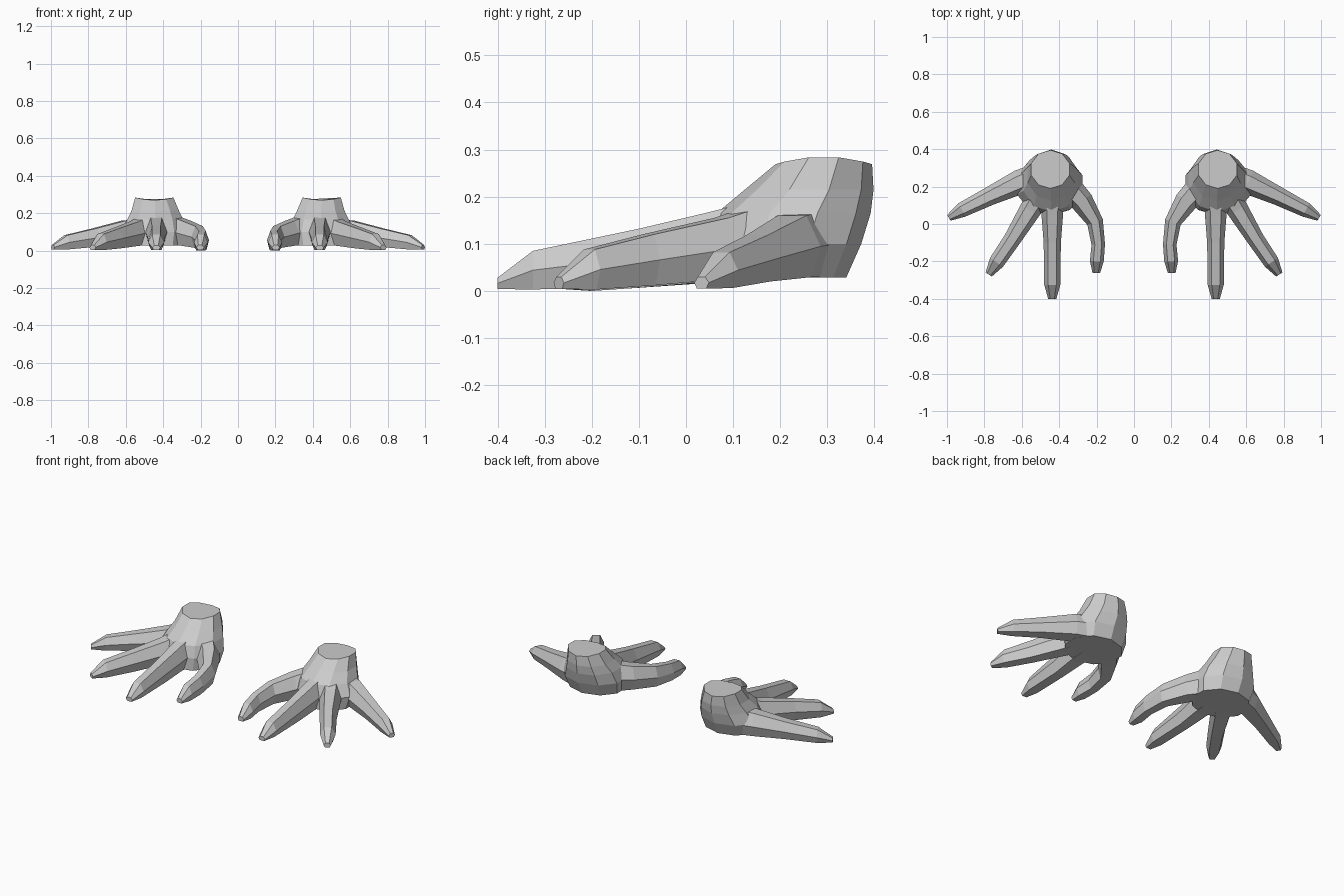
import bpy, bmesh
from math import cos, sin, pi
from mathutils import Vector

if "Cube" in bpy.data.objects:
    bpy.data.objects.remove(bpy.data.objects["Cube"])


def loft(name, rings):
    """Closed solid through equal-length rings of points, capped at both ends."""
    bm = bmesh.new()
    vs = [[bm.verts.new(p) for p in r] for r in rings]
    n = len(vs[0])
    for a, b in zip(vs, vs[1:]):
        for i in range(n):
            j = (i + 1) % n
            bm.faces.new((a[i], a[j], b[j], b[i]))
    bm.faces.new(vs[0])
    bm.faces.new(vs[-1])
    bmesh.ops.recalc_face_normals(bm, faces=bm.faces)
    me = bpy.data.meshes.new(name)
    bm.to_mesh(me)
    bm.free()
    ob = bpy.data.objects.new(name, me)
    bpy.context.collection.objects.link(ob)
    return ob


def toe(name, stations):
    """Six-sided toe; each station is x, y, half width, bottom z, top z."""
    rings = []
    for i, (x, y, w, zb, zt) in enumerate(stations):
        a, b = stations[max(i - 1, 0)], stations[min(i + 1, len(stations) - 1)]
        d = Vector((b[0] - a[0], b[1] - a[1])).normalized()
        side = Vector((-d.y, d.x))
        zm = zb + (zt - zb) * 0.5
        section = [(-0.5, zt), (0.5, zt), (1, zm), (0.65, zb), (-0.65, zb), (-1, zm)]
        rings.append([(x + side.x * s * w, y + side.y * s * w, z) for s, z in section])
    return loft(name, rings)


# Heel and ankle: stacked ten-sided rings (x min, x max, y min, y max, z)
levels = [(0.28, 0.615, 0.045, 0.340, 0.028),
          (0.265, 0.635, 0.045, 0.372, 0.10),
          (0.285, 0.60, 0.065, 0.392, 0.165),
          (0.31, 0.575, 0.125, 0.398, 0.215),
          (0.34, 0.555, 0.190, 0.395, 0.277)]
rings = []
for k, (x0, x1, y0, y1, z) in enumerate(levels):
    ring = []
    for i in range(10):
        t = pi / 2 + 2 * pi * i / 10
        dz = 0.008 * (1 - 2 * sin(t) ** 2) if k == 4 else 0
        ring.append(((x0 + x1) / 2 + (x1 - x0) / 2 * cos(t),
                     (y0 + y1) / 2 + (y1 - y0) / 2 * sin(t), z + dz))
    rings.append(ring)
foot = loft("feet", rings)

# Four toes
toes = [
    toe("outer_toe", [(0.50, 0.265, 0.065, 0.03, 0.17), (0.61, 0.225, 0.066, 0.029, 0.16),
                      (0.77, 0.15, 0.05, 0.02, 0.118), (0.92, 0.075, 0.04, 0.006, 0.082),
                      (0.99, 0.033, 0.018, 0.005, 0.03)]),
    toe("second_toe", [(0.49, 0.18, 0.065, 0.03, 0.19), (0.555, 0.075, 0.058, 0.026, 0.155),
                       (0.65, -0.08, 0.046, 0.012, 0.12), (0.735, -0.205, 0.042, 0.003, 0.088),
                       (0.777, -0.27, 0.02, 0.004, 0.03)]),
    toe("middle_toe", [(0.437, 0.18, 0.065, 0.03, 0.20), (0.437, 0.04, 0.057, 0.025, 0.165),
                       (0.437, -0.10, 0.046, 0.01, 0.132), (0.437, -0.325, 0.043, 0.003, 0.085),
                       (0.437, -0.40, 0.022, 0.004, 0.028)]),
    toe("inner_toe", [(0.36, 0.21, 0.07, 0.03, 0.19), (0.278, 0.12, 0.062, 0.027, 0.16),
                      (0.208, 0.01, 0.044, 0.015, 0.13), (0.191, -0.11, 0.036, 0.006, 0.105),
                      (0.199, -0.20, 0.037, 0.0, 0.085), (0.202, -0.262, 0.02, 0.004, 0.03)]),
]

# Fuse the toes into the foot
bpy.context.view_layer.objects.active = foot
for t in toes:
    m = foot.modifiers.new("fuse", 'BOOLEAN')
    m.operation = 'UNION'
    m.solver = 'EXACT'
    m.object = t
    bpy.ops.object.modifier_apply(modifier=m.name)
    bpy.data.objects.remove(t)

# Opposite foot
mirror = foot.modifiers.new("mirror", 'MIRROR')
mirror.use_mirror_merge = False
